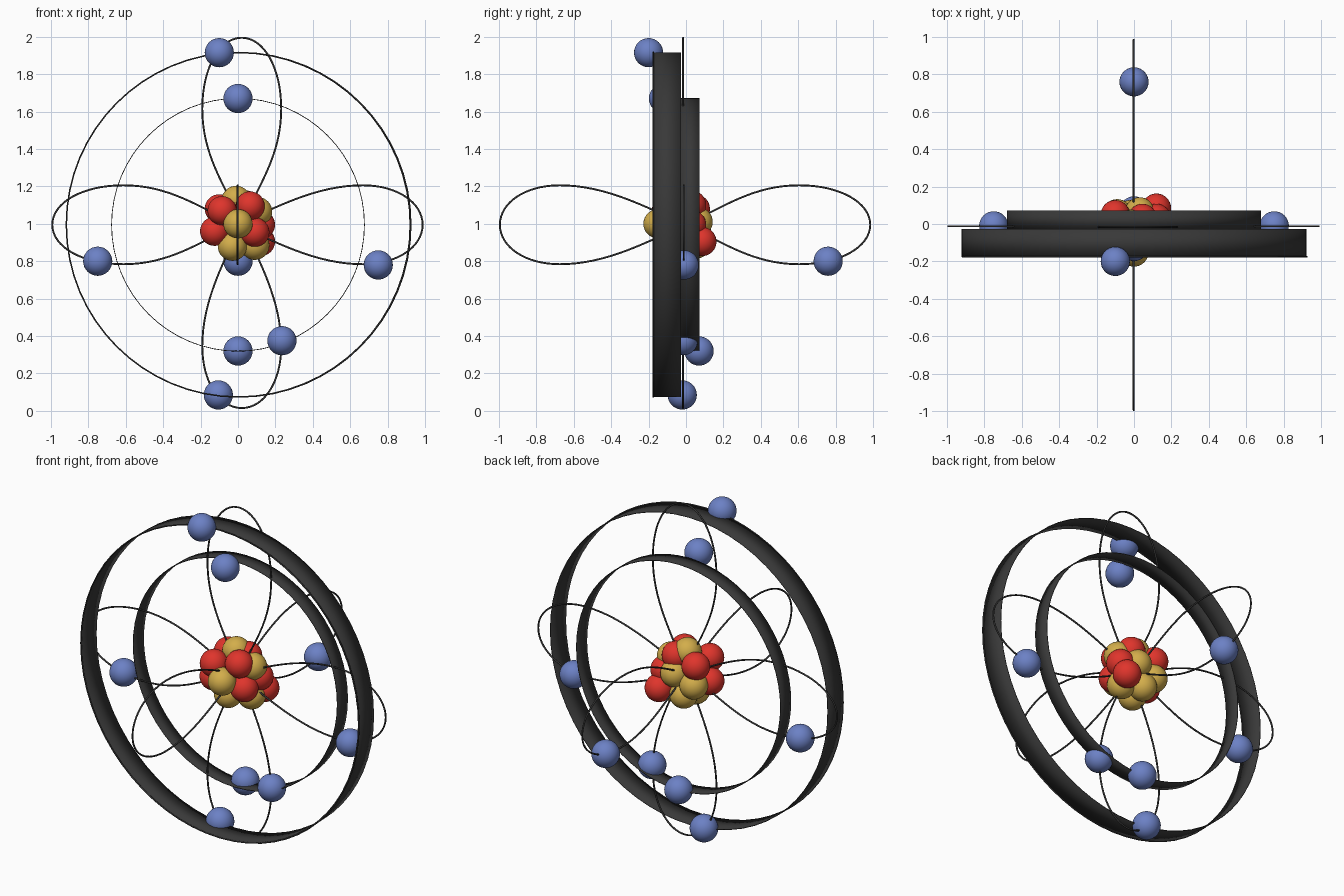
import bpy, bmesh, math
from mathutils import Vector

cube = bpy.data.objects.get("Cube")
if cube:
    bpy.data.objects.remove(cube, do_unlink=True)


def material(name, rgb):
    m = bpy.data.materials.new(name)
    m.use_nodes = True
    m.diffuse_color = (*rgb, 1)
    m.node_tree.nodes["Principled BSDF"].inputs["Base Color"].default_value = (*rgb, 1)
    return m


DARK = material("charcoal", (0.04, 0.04, 0.04))
BLUE = material("blue", (0.15, 0.22, 0.56))
RED = material("red", (0.74, 0.035, 0.025))
GOLD = material("gold", (0.65, 0.42, 0.07))
MID = 0.995          # height of the centre
BALL = 0.078         # radius shared by all particles


def finish(name, bm, mat):
    mesh = bpy.data.meshes.new(name)
    bm.to_mesh(mesh)
    bm.free()
    mesh.materials.append(mat)
    obj = bpy.data.objects.new(name, mesh)
    bpy.context.collection.objects.link(obj)
    return obj


def ball(name, pos, mat):
    bm = bmesh.new()
    bmesh.ops.create_uvsphere(bm, u_segments=32, v_segments=16, radius=BALL)
    for f in bm.faces:
        f.smooth = True
    finish(name, bm, mat).location = pos


def band(name, radius, y0, y1, segments=64):
    """Thin open hoop around the y axis."""
    bm = bmesh.new()
    rings = []
    for y in (y0, y1):
        rings.append([bm.verts.new((radius * math.cos(a), y, MID + radius * math.sin(a)))
                      for a in (math.tau * i / segments for i in range(segments))])
    for i in range(segments):
        j = (i + 1) % segments
        bm.faces.new((rings[0][i], rings[0][j], rings[1][j], rings[1][i])).smooth = True
    obj = finish(name, bm, DARK)
    mod = obj.modifiers.new("thickness", 'SOLIDIFY')
    mod.thickness = 0.004
    mod.offset = 0


def wire(name, points, radius=0.005):
    """Round closed wire; each point is (left handle, position, right handle)."""
    curve = bpy.data.curves.new(name, 'CURVE')
    curve.dimensions = '3D'
    curve.bevel_depth = radius
    curve.bevel_resolution = 2
    curve.resolution_u = 16
    spline = curve.splines.new('BEZIER')
    spline.bezier_points.add(len(points) - 1)
    for bp, (left, co, right) in zip(spline.bezier_points, points):
        bp.handle_left_type = bp.handle_right_type = 'FREE'
        bp.handle_left, bp.co, bp.handle_right = left, co, right
    spline.use_cyclic_u = True
    curve.materials.append(DARK)
    obj = bpy.data.objects.new(name, curve)
    bpy.context.collection.objects.link(obj)


def figure_eight(name, centre, along, across, peak_pos, peak_neg):
    """Two-lobed orbit; the peaks are where each lobe is widest."""
    c, u, w = Vector(centre), Vector(along), Vector(across)

    def at(p, q):
        return c + u * p + w * q

    width, tip = 0.211, 0.99
    points = []
    for s, peak in ((1, peak_pos), (-1, peak_neg)):
        grow = (tip - peak) * 0.58
        points += [
            (at(-s * 0.2, -0.09), at(0, 0), at(s * 0.2, 0.09)),
            (at(s * (peak - 0.25), width), at(s * peak, width), at(s * (peak + grow), width)),
            (at(s * tip, 0.118), at(s * tip, 0), at(s * tip, -0.118)),
            (at(s * (peak + grow), -width), at(s * peak, -width), at(s * (peak - 0.25), -width)),
        ]
    # the path enters the crossing from the opposite side of each lobe
    wire(name, points)


# Hoops and the rim wire of the larger one
band("outer_hoop", 0.919, -0.175, -0.028)
band("inner_hoop", 0.676, -0.027, 0.072)
R, k = 0.921, 0.921 * 0.5523
rim = []
for i in range(4):
    a = math.pi / 2 * i
    p = Vector((math.cos(a), 0, math.sin(a)))
    t = Vector((-math.sin(a), 0, math.cos(a))) * k
    o = Vector((0.003, -0.175, MID)) + p * R
    rim.append((o - t, o, o + t))
wire("outer_hoop_rim", rim, 0.004)

# Two-lobed orbits along the three axes
X, Y, Z = (1, 0, 0), (0, 1, 0), (0, 0, 1)
figure_eight("orbit_sideways", (-0.003, -0.012, MID), X, Z, 0.67, 0.61)
figure_eight("orbit_front_back", (-0.002, -0.005, MID), Y, Z, 0.61, 0.67)
figure_eight("orbit_upright", (0.02, -0.016, 1.005), Z, X, 0.61, 0.66)

# Electrons
electrons = [(-0.10, -0.20, 1.915), (0, -0.12, 1.67), (-0.75, -0.01, 0.80), (0.75, -0.01, 0.78),
             (0.235, -0.015, 0.375), (0, 0.07, 0.32), (-0.105, -0.02, 0.085), (0, 0.76, 0.80)]
for i, pos in enumerate(electrons, 1):
    ball(f"electron_{i}", pos, BLUE)

# Nucleus
protons = [(0.065, -0.08, 1.095), (-0.085, -0.105, 1.07), (-0.125, -0.05, 0.96), (0.09, -0.07, 0.955),
           (0.12, 0.085, 0.905), (0.045, 0.03, 1.10), (-0.10, 0.05, 1.08), (0.12, 0.03, 0.995)]
neutrons = [(0, -0.15, 1.0), (-0.01, 0, 1.125), (0.105, -0.01, 1.065), (-0.03, -0.05, 0.88),
            (0.09, 0, 0.885), (0.03, 0.065, 1.01), (-0.09, 0.055, 0.965), (-0.02, 0.05, 0.89)]
for kind, group, mat in (("proton", protons, RED), ("neutron", neutrons, GOLD)):
    for i, pos in enumerate(group, 1):
        ball(f"{kind}_{i}", pos, mat)
